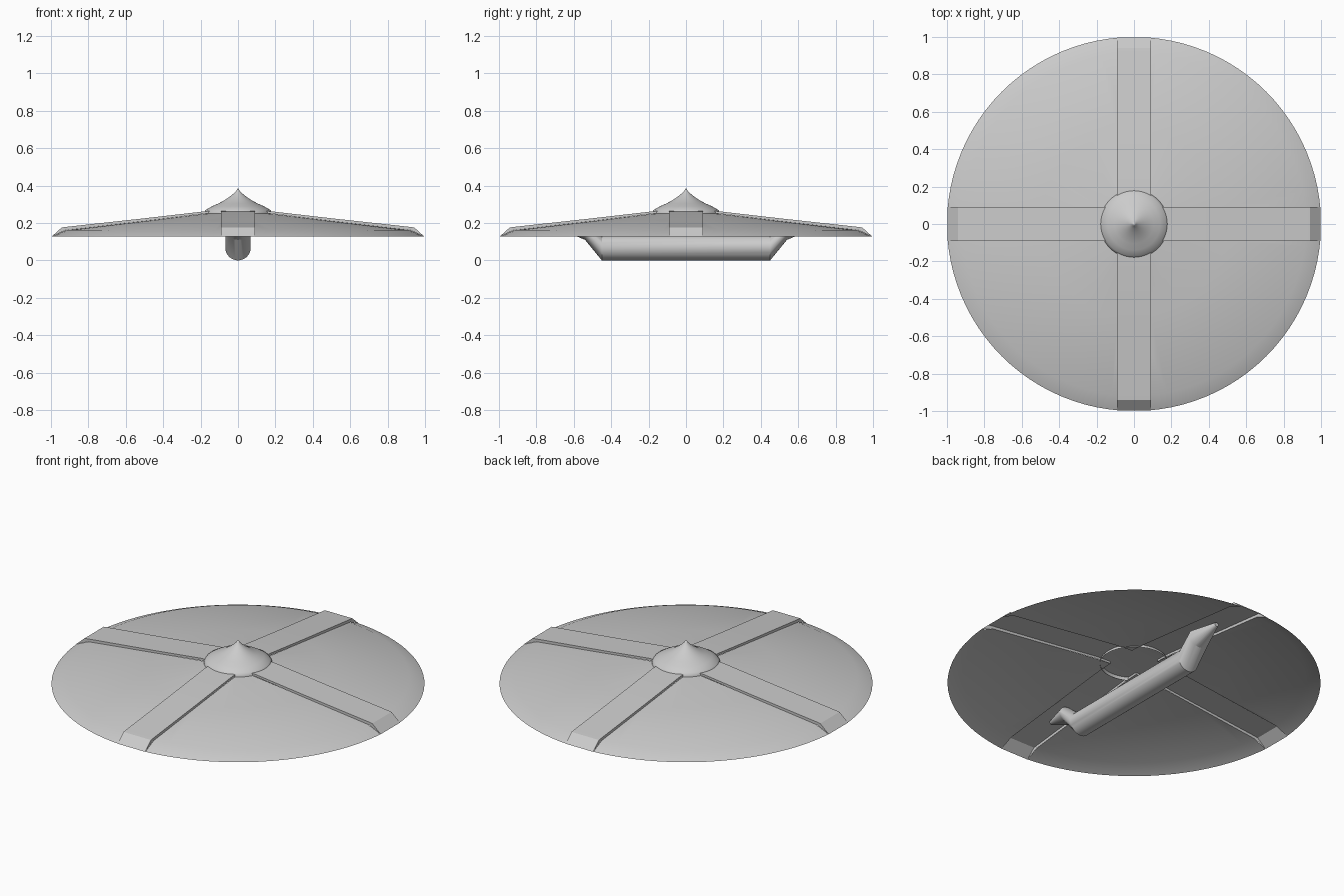
import bpy, bmesh, math
from mathutils import Matrix, Vector

if "Cube" in bpy.data.objects:
    bpy.data.objects.remove(bpy.data.objects["Cube"])

W = 0.09  # half width of the raised bands


def finish(name, bm, angle=25):
    bmesh.ops.remove_doubles(bm, verts=bm.verts, dist=1e-5)
    bmesh.ops.recalc_face_normals(bm, faces=bm.faces)
    me = bpy.data.meshes.new(name)
    bm.to_mesh(me)
    bm.free()
    ob = bpy.data.objects.new(name, me)
    bpy.context.collection.objects.link(ob)
    bpy.ops.object.select_all(action='DESELECT')
    ob.select_set(True)
    bpy.context.view_layer.objects.active = ob
    bpy.ops.object.shade_smooth_by_angle(angle=math.radians(angle))
    return ob


def lathe(profile, steps):
    bm = bmesh.new()
    vs = [bm.verts.new((r, 0, z)) for r, z in profile]
    es = [bm.edges.new(p) for p in zip(vs, vs[1:])]
    bmesh.ops.spin(bm, geom=vs + es, cent=(0, 0, 0), axis=(0, 0, 1),
                   angle=2 * math.pi, steps=steps, use_duplicate=False)
    bmesh.ops.remove_doubles(bm, verts=bm.verts, dist=1e-5)
    return bm


# Thin shallow cone with a bevelled rim, cut open where the bands run
CONE = [(1, 0.127), (0.92, 0.163), (0.5, 0.212), (0.18, 0.25), (0, 0.26)]
bm = lathe(CONE, 96)
for axis in (Vector((1, 0, 0)), Vector((0, 1, 0))):
    for s in (-1, 1):
        bmesh.ops.bisect_plane(bm, geom=bm.verts[:] + bm.edges[:] + bm.faces[:],
                               plane_co=axis * W * s, plane_no=axis)
gone = [f for f in bm.faces
        if min(abs(f.calc_center_median().x), abs(f.calc_center_median().y)) < W]
bmesh.ops.delete(bm, geom=gone, context='FACES')
finish("disc_panels", bm)

# Cross of raised bands: top strip plus short side walls on each arm
ARM = [(0.997, 0.127, 0.127), (0.942, 0.176, 0.152), (0.92, 0.179, 0.162),
       (0.5, 0.225, 0.211), (0.18, 0.262, 0.249), (W, 0.266, 0.254)]
bm = bmesh.new()
for k in range(4):
    rot = Matrix.Rotation(k * math.pi / 2, 3, 'Z')
    rows = []
    for r, top, low in ARM:
        pts = [(r, -W, low), (r, -W, top), (r, W, top), (r, W, low)]
        rows.append([bm.verts.new(rot @ Vector(p)) for p in pts])
    for a, b in zip(rows, rows[1:]):
        for i in range(3):
            bm.faces.new((a[i], a[i + 1], b[i + 1], b[i]))
bm.faces.new([bm.verts.new((x * W, y * W, 0.266))
              for x, y in ((-1, -1), (1, -1), (1, 1), (-1, 1))])
finish("cross_bands", bm)

# Pointed cap in the middle
CAP = [(0.183, 0.245), (0.182, 0.257), (0.172, 0.27), (0.14, 0.289), (0.105, 0.304),
       (0.075, 0.32), (0.048, 0.338), (0.025, 0.356), (0.01, 0.371), (0, 0.387)]
finish("pointed_cap", lathe(CAP, 48), 40)

# Grip bar below, bending up into the band at both ends
HALF = [(0.45, 0.068, 0.068, 0.068), (0.54, 0.16, 0.068, 0.05),
        (0.69, 0.184, 0.012, 0.012)]  # y, centre z, half width, half height
path = [(-y, z, a, b) for y, z, a, b in reversed(HALF)] + HALF
N = 32
bm = bmesh.new()
rings = [[bm.verts.new((a * math.cos(t), y, z + b * math.sin(t)))
          for t in (2 * math.pi * i / N for i in range(N))] for y, z, a, b in path]
for p, q in zip(rings, rings[1:]):
    for i in range(N):
        j = (i + 1) % N
        bm.faces.new((p[i], p[j], q[j], q[i]))
bm.faces.new(rings[0])
bm.faces.new(rings[-1])
finish("grip_bar", bm)
